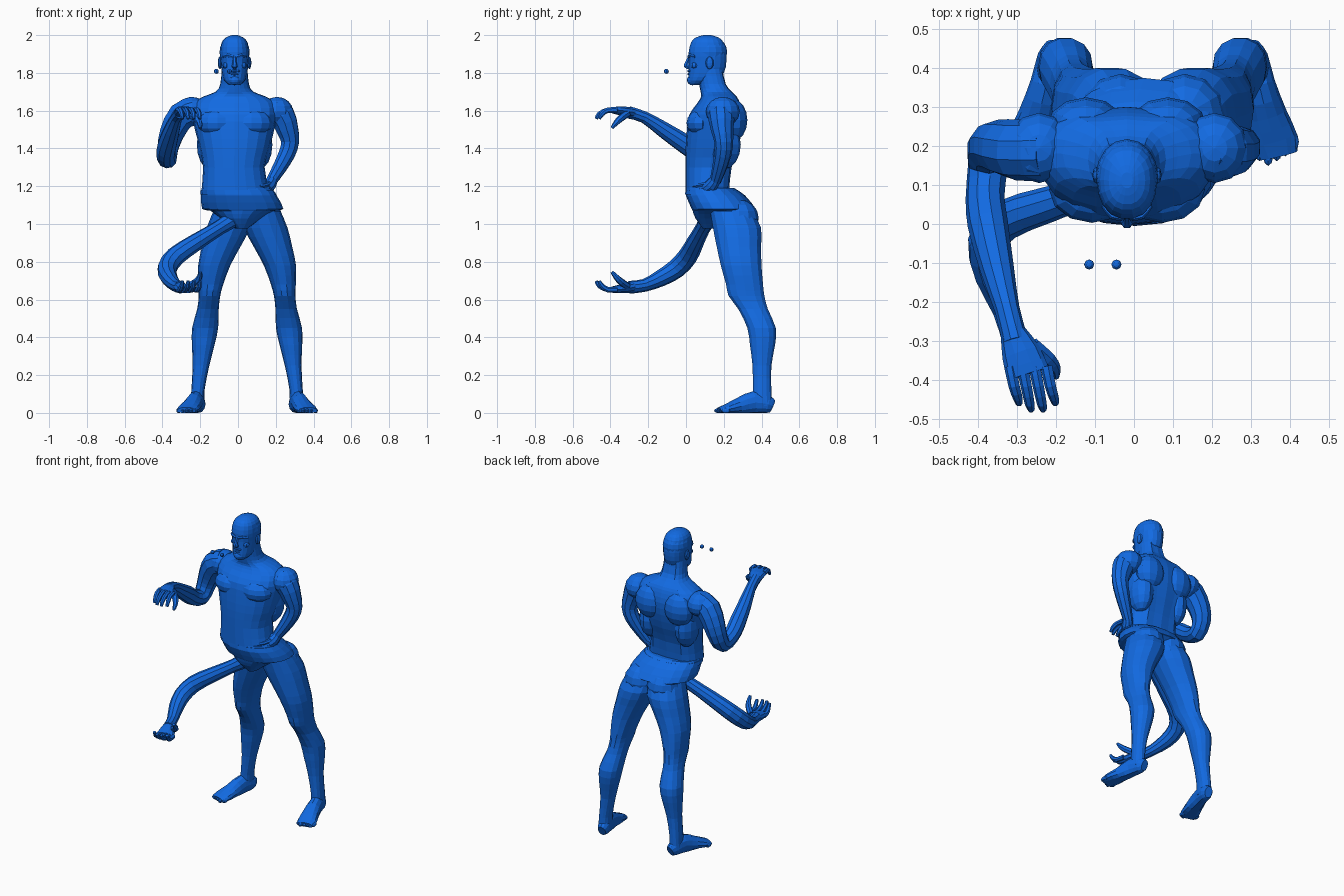
import bpy
import bmesh
import math
from mathutils import Vector

default_cube = bpy.data.objects.get("Cube")
if default_cube:
    bpy.data.objects.remove(default_cube, do_unlink=True)

blue = bpy.data.materials.new("blue")
blue.use_nodes = True
colour = (0.006, 0.145, 0.76, 1)
blue.diffuse_color = colour
blue.node_tree.nodes["Principled BSDF"].inputs["Base Color"].default_value = colour

BODY_X = -0.018      # middle of the upper body
LEG_MIRROR = 0.096   # twice the x of the plane between the legs
HAND_MIRROR = 2.255  # twice the z of the plane between the two right hands
UP = Vector((0, 0, 1))


def finish(name, bm):
    """Turn a bmesh into a flat shaded blue object resting above the floor."""
    for vert in bm.verts:
        vert.co.z = max(vert.co.z, 0)
    bmesh.ops.recalc_face_normals(bm, faces=bm.faces)
    mesh = bpy.data.meshes.new(name)
    bm.to_mesh(mesh)
    bm.free()
    mesh.materials.append(blue)
    obj = bpy.data.objects.new(name, mesh)
    bpy.context.collection.objects.link(obj)
    return obj


def skin(name, rings):
    """Bridge rings of points and close both ends."""
    bm = bmesh.new()
    loops = [[bm.verts.new(p) for p in ring] for ring in rings]
    count = len(loops[0])
    for low, high in zip(loops, loops[1:]):
        for i in range(count):
            j = (i + 1) % count
            bm.faces.new((low[i], low[j], high[j], high[i]))
    bm.faces.new(loops[0])
    bm.faces.new(loops[-1])
    return finish(name, bm)


def refine(rows, steps=2):
    """Insert smooth in-between rows with a Catmull-Rom spline."""
    result = []
    last = len(rows) - 1
    for i in range(last):
        quad = [rows[max(i - 1, 0)], rows[i], rows[i + 1], rows[min(i + 2, last)]]
        for k in range(steps):
            t = k / steps
            result.append([
                b + t / 2 * (c - a + t * (2 * a - 5 * b + 4 * c - d + t * (3 * (b - c) + d - a)))
                for a, b, c, d in zip(*quad)])
    result.append(list(rows[-1]))
    return result


def power(value, exponent):
    return math.copysign(abs(value) ** exponent, value)


def stack(name, rows, sides=16, square=0.9, groove=0):
    """Level sections given as z, x, y, half width, half depth."""
    rings = []
    for z, x, y, rx, ry in refine(rows):
        ring = []
        for i in range(sides):
            angle = math.tau * i / sides
            px = power(math.cos(angle), square)
            py = power(math.sin(angle), square)
            if groove and py > 0.95:
                py -= groove
            ring.append((x + rx * px, y + ry * py, z))
        rings.append(ring)
    return skin(name, rings)


def tube(name, rows, sides=10, steps=2):
    """Sections along a path given as x, y, z, half width, half height."""
    rows = refine([row if len(row) == 5 else (*row, row[3]) for row in rows], steps)
    points = [Vector(row[:3]) for row in rows]
    side, rings = None, []
    for i, row in enumerate(rows):
        along = (points[min(i + 1, len(rows) - 1)] - points[max(i - 1, 0)]).normalized()
        if side is None:
            side = along.cross(UP) if abs(along.z) < 0.95 else Vector((1, 0, 0))
        side = (side - along * side.dot(along)).normalized()
        over = along.cross(side)
        rings.append([points[i] + side * row[3] * math.cos(math.tau * k / sides)
                      + over * row[4] * math.sin(math.tau * k / sides) for k in range(sides)])
    return skin(name, rings)


def blob(name, centre, radii, u=12, v=8):
    """Faceted ellipsoid."""
    bm = bmesh.new()
    bmesh.ops.create_uvsphere(bm, u_segments=u, v_segments=v, radius=1)
    bmesh.ops.scale(bm, vec=radii, verts=bm.verts)
    bmesh.ops.translate(bm, vec=centre, verts=bm.verts)
    return finish(name, bm)


# Torso and neck, with a groove along the spine
stack("torso", [
    (1.18, -.015, .12, .178, .123), (1.3, -.022, .127, .163, .13), (1.4, BODY_X, .145, .185, .147),
    (1.5, BODY_X, .16, .21, .155), (1.58, BODY_X, .168, .225, .15), (1.64, BODY_X, .18, .215, .12),
    (1.675, BODY_X, .18, .165, .1), (1.7, BODY_X, .165, .1, .088), (1.74, BODY_X, .145, .076, .075),
    (1.82, BODY_X, .13, .068, .07)], sides=20, groove=0.12)

# Hips with an overhanging lower edge, and a waistband
stack("hips", [
    (.975, .02, .15, .03, .06), (1.03, .015, .18, .11, .13), (1.07, .025, .2, .17, .165),
    (1.08, .025, .2, .215, .17), (1.15, .005, .157, .2, .157), (1.19, -.01, .128, .182, .128)], sides=20)
stack("waistband", [(1.155, .003, .15, .202, .155), (1.18, -.005, .135, .192, .138)], sides=20)

# Paired chest, back and shoulder muscles
for side_name, s in (("left", 1), ("right", -1)):
    blob(side_name + "_chest", (BODY_X + s * .09, .088, 1.535), (.11, .085, .075))
    blob(side_name + "_shoulder_blade", (BODY_X + s * .105, .25, 1.55), (.1, .075, .11))
    blob(side_name + "_shoulder", (BODY_X + s * .225, .195, 1.595), (.085, .09, .078))
    blob(side_name + "_back_side", (BODY_X + s * .13, .2, 1.42), (.07, .09, .13))

# Head
stack("head", [
    (1.737, BODY_X, .052, .03, .032), (1.76, BODY_X, .078, .055, .065), (1.8, BODY_X, .107, .067, .094),
    (1.86, BODY_X, .115, .074, .1), (1.91, BODY_X, .113, .077, .1), (1.96, BODY_X, .113, .069, .088),
    (1.987, BODY_X, .112, .047, .062), (2.0, BODY_X, .112, .015, .02)], sides=18)
blob("hair", (BODY_X, .122, 1.91), (.08, .096, .089), 16, 10)
tube("nose", [(BODY_X, .02, 1.89, .008), (BODY_X, .006, 1.855, .011), (BODY_X, .002, 1.838, .016),
              (BODY_X, .018, 1.828, .012)], sides=6)
blob("chin_beard", (BODY_X, .035, 1.762), (.034, .03, .028))
blob("upper_lip", (BODY_X, .02, 1.81), (.03, .014, .008), 8, 6)
blob("lower_lip", (BODY_X, .02, 1.793), (.022, .013, .007), 8, 6)
for side_name, s in (("left", 1), ("right", -1)):
    tube(side_name + "_brow", [(BODY_X + s * .008, .018, 1.884, .009), (BODY_X + s * .036, .021, 1.893, .01),
                               (BODY_X + s * .06, .048, 1.886, .007)], sides=6)
    blob(side_name + "_ear", (BODY_X + s * .078, .125, 1.853), (.011, .022, .033), 8, 6)
    blob(side_name + "_cheek", (BODY_X + s * .042, .05, 1.84), (.022, .024, .02), 8, 6)

# Two small balls floating ahead of the face
for side_name, x in (("left", -.045), ("right", -.115)):
    blob(side_name + "_eyeball", (x, -.104, 1.808), (.013, .013, .013), 8, 6)

# Legs and feet, mirrored about the plane between them
leg_rows = [
    (1.07, .125, .24, .1, .115), (.98, .147, .27, .115, .13), (.88, .185, .28, .102, .12),
    (.78, .222, .292, .085, .11), (.68, .24, .31, .066, .1), (.62, .247, .32, .057, .097),
    (.55, .255, .355, .057, .08), (.45, .27, .4, .069, .077), (.36, .28, .405, .06, .068),
    (.25, .292, .402, .044, .051), (.12, .308, .403, .035, .05), (.04, .31, .405, .038, .052)]
foot_rows = [
    (.3, .458, .035, .025, .035), (.305, .43, .045, .038, .048), (.32, .36, .055, .042, .06),
    (.34, .28, .035, .052, .045), (.36, .215, .02, .06, .028), (.37, .175, .012, .05, .018)]
for side_name, flip in (("left", False), ("right", True)):
    def across(x):
        return LEG_MIRROR - x if flip else x

    stack(side_name + "_leg", [(z, across(x), y, rx, ry) for z, x, y, rx, ry in leg_rows], sides=14)
    tube(side_name + "_foot", [(across(x), *rest) for x, *rest in foot_rows], sides=12)
    blob(side_name + "_buttock", (across(.13), .28, 1.03), (.105, .105, .1))
    for i in range(5):
        x, y = .322 + i * .022, .175 + abs(i - 1) * .012
        blob(side_name + "_toe", (across(x), y, .012), (.013, .026, .014), 8, 6)

# Raised right arm
tube("right_arm", [
    (-.23, .19, 1.6, .08), (-.3, .19, 1.57, .078), (-.35, .2, 1.48, .068), (-.372, .19, 1.4, .058),
    (-.375, .145, 1.345, .052), (-.382, .07, 1.37, .05), (-.375, 0, 1.42, .052),
    (-.35, -.12, 1.5, .043), (-.325, -.22, 1.565, .032), (-.305, -.3, 1.59, .034)])

# Extra arm reaching out from the hips
tube("lower_arm", [
    (.01, .13, 1.05, .05), (-.1, .09, .98, .04), (-.22, .05, .905, .046), (-.33, .01, .83, .052),
    (-.375, -.05, .765, .052), (-.365, -.13, .715, .045), (-.33, -.22, .675, .034),
    (-.305, -.3, .665, .034)])

# Matching hands for both of those arms, the lower one upside down
for hand_name, flip in (("right", False), ("lower", True)):
    def place(rows):
        return [(x, y, HAND_MIRROR - z if flip else z, *size) for x, y, z, *size in rows]

    tube(hand_name + "_palm", place([
        (-.31, -.28, 1.588, .034, .028), (-.29, -.33, 1.597, .05, .026), (-.272, -.385, 1.603, .056, .018)]))
    for i in range(4):
        x = -.317 + i * .031
        reach = -.46 - .018 * math.sin(math.pi * i / 3)
        tube(hand_name + "_finger", place([
            (x, -.365, 1.603, .016), (x + .01, -.415, 1.602, .015),
            (x + .019, reach + .015, 1.582, .013), (x + .022, reach, 1.557, .009)]), sides=7)
    tube(hand_name + "_thumb", place([
        (-.26, -.31, 1.585, .02), (-.22, -.345, 1.56, .019), (-.203, -.37, 1.535, .015),
        (-.2, -.392, 1.508, .009)]), sides=7)

# Left arm bent with the hand on the hip
tube("left_arm", [
    (.19, .19, 1.6, .08), (.235, .187, 1.57, .072), (.262, .192, 1.5, .06), (.276, .2, 1.435, .05),
    (.258, .195, 1.37, .046), (.215, .175, 1.29, .038), (.175, .155, 1.225, .03)])
tube("left_palm", [(.185, .16, 1.24, .028), (.165, .135, 1.205, .036), (.15, .105, 1.185, .03)])
for i in range(4):
    z = 1.215 - i * .02
    tube("left_finger", [(.165, .11, z, .012), (.145, .07, z - .01, .011), (.115, .04, z - .015, .008)], sides=6)
